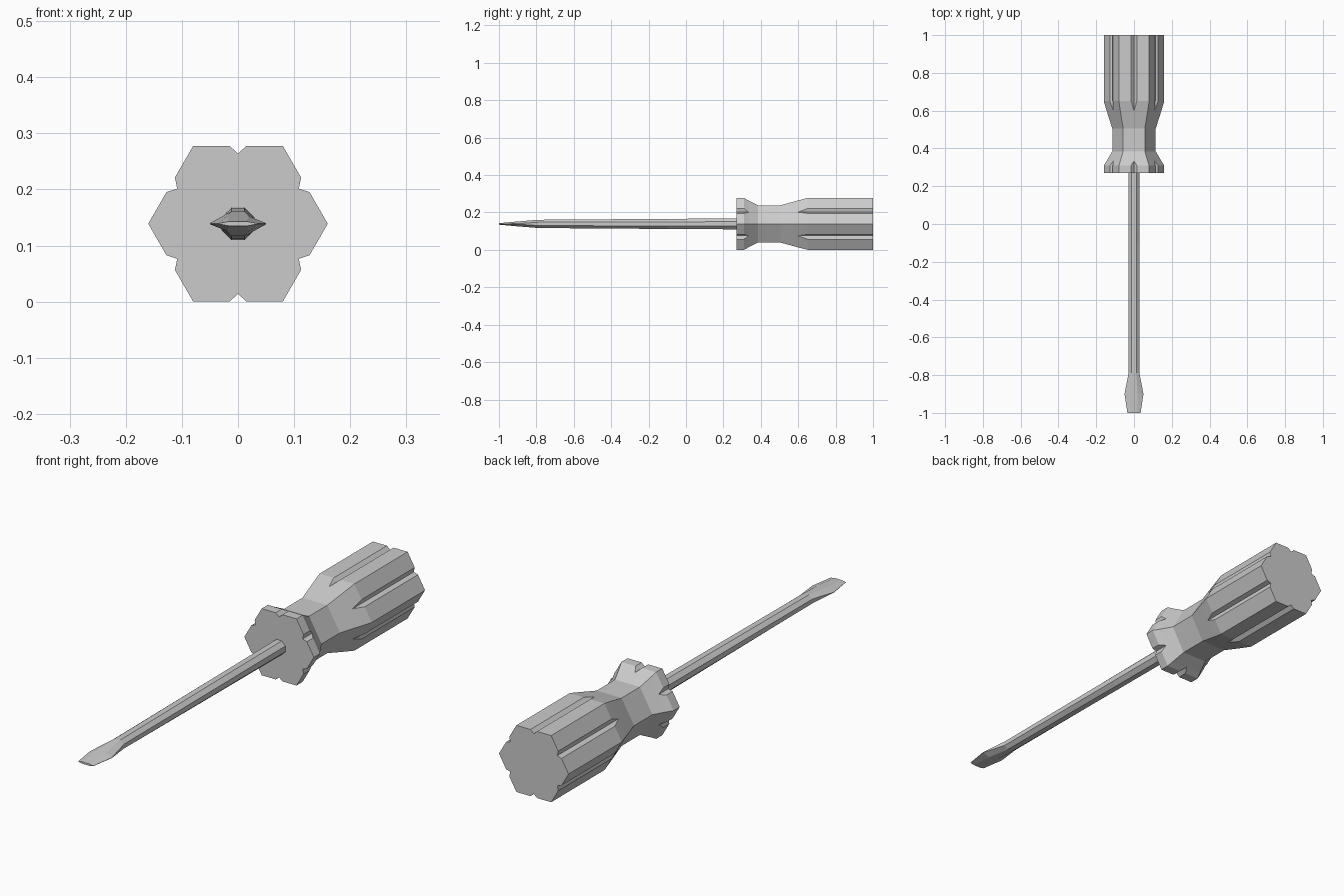
import bpy, bmesh, math
from mathutils import Vector

if "Cube" in bpy.data.objects:
    bpy.data.objects.remove(bpy.data.objects["Cube"])

CZ = 0.139  # height of the long axis


def loft(name, rings):
    """Skin a list of (y, [(x, z), ...]) rings, capping both ends."""
    bm = bmesh.new()
    loops = [[bm.verts.new((x, y, CZ + z)) for x, z in pts] for y, pts in rings]
    for a, b in zip(loops, loops[1:]):
        n = len(a)
        for i in range(n):
            j = (i + 1) % n
            bm.faces.new((a[i], a[j], b[j], b[i]))
    bm.faces.new(loops[0])
    bm.faces.new(loops[-1])
    bmesh.ops.remove_doubles(bm, verts=bm.verts, dist=1e-5)
    bmesh.ops.dissolve_limit(bm, angle_limit=0.005, verts=bm.verts, edges=bm.edges)
    bmesh.ops.recalc_face_normals(bm, faces=bm.faces)
    me = bpy.data.meshes.new(name)
    bm.to_mesh(me)
    bm.free()
    ob = bpy.data.objects.new(name, me)
    bpy.context.collection.objects.link(ob)
    return ob


def grooved_hex(radius, half_w, depth):
    """Hexagon with a V groove in the middle of each flat."""
    pts = []
    ap = radius * math.cos(math.pi / 6)
    for k in range(6):
        a = math.radians(60 * k)
        m = a + math.pi / 6
        pts.append((radius * math.cos(a), radius * math.sin(a)))
        for t, r in ((-half_w, ap), (0, ap - depth), (half_w, ap)):
            pts.append((r * math.cos(m) - t * math.sin(m),
                        r * math.sin(m) + t * math.cos(m)))
    return pts


def octagon(x_wide, z_side, x_top, z_top):
    q = [(x_wide, z_side), (x_top, z_top)]
    left = [(-x, z) for x, z in reversed(q)]
    upper = q + left
    return upper + [(-x, -z) for x, z in upper]


# Handle: grooves run out where the waist tapers meet the groove floor
R, WAIST, GW, GD = 0.16, 0.115, 0.015, 0.0135
f = GD / ((R - WAIST) * math.cos(math.pi / 6))
runout = R + (WAIST - R) * f
full, plain = grooved_hex(R, GW, GD), grooved_hex(WAIST, 0, 0)
end = grooved_hex(runout, 0, 0)
loft("handle", [
    (0.27, full), (0.31, full), (0.31 + 0.07 * f, end), (0.385, plain),
    (0.505, plain), (0.65 - 0.15 * f, end), (0.65, full), (1.0, full)])

# Shaft with flattened, flared blade
loft("shaft_and_blade", [
    (0.28, octagon(0.029, 0.012, 0.012, 0.029)),
    (-0.10, octagon(0.029, 0.011, 0.012, 0.027)),
    (-0.79, octagon(0.029, 0.009, 0.012, 0.022)),
    (-0.90, octagon(0.05, 0.001, 0.02, 0.013)),
    (-1.00, octagon(0.035, 0.0005, 0.016, 0.004))])
